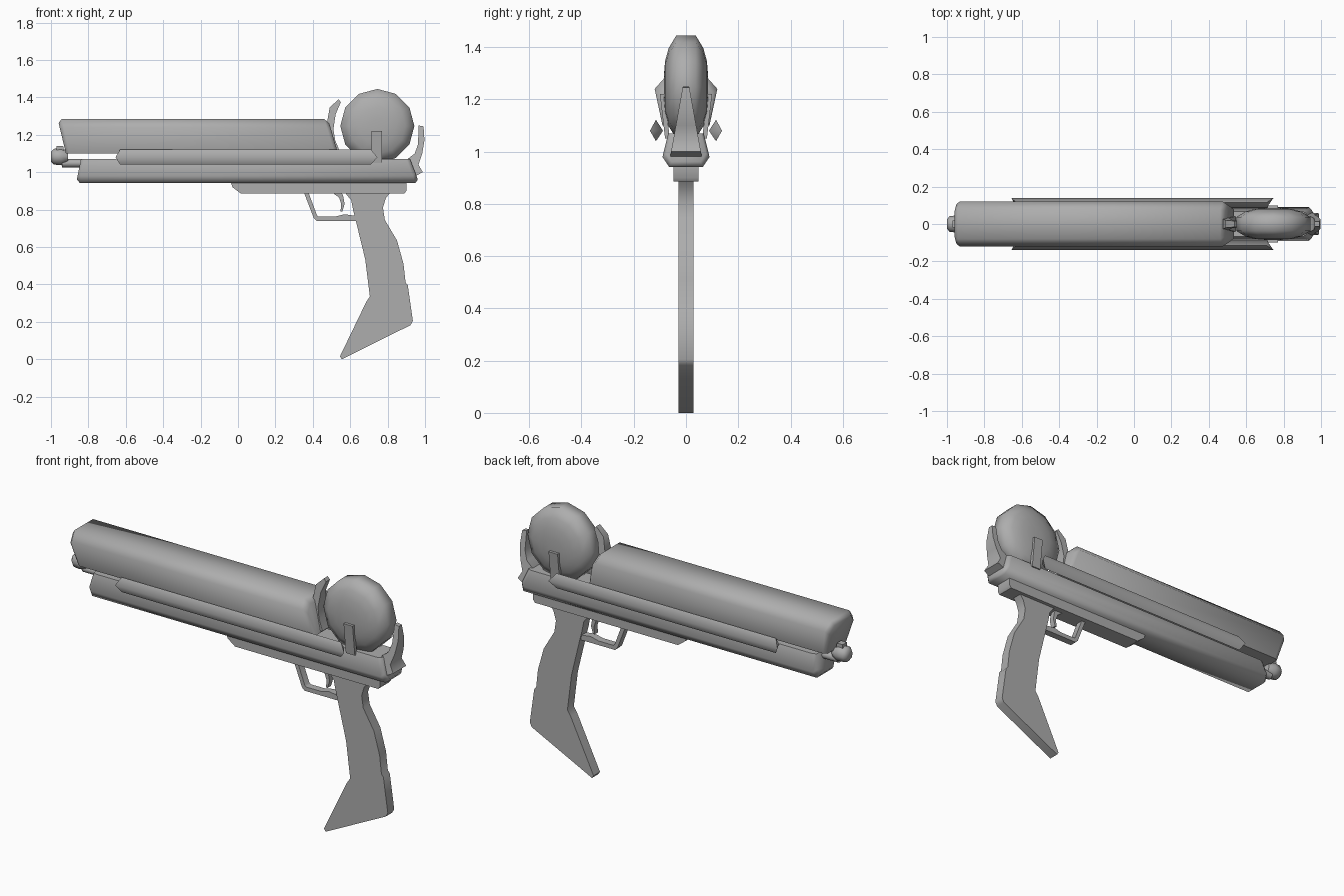
import bpy, bmesh, math

METAL = bpy.data.materials.new("dark_metal")
METAL.diffuse_color = (0.42, 0.42, 0.42, 1)


def finish(name, bm, angle=50):
    bmesh.ops.recalc_face_normals(bm, faces=bm.faces)
    me = bpy.data.meshes.new(name)
    bm.to_mesh(me)
    bm.free()
    me.materials.append(METAL)
    ob = bpy.data.objects.new(name, me)
    bpy.context.collection.objects.link(ob)
    bpy.ops.object.select_all(action='DESELECT')
    ob.select_set(True)
    bpy.context.view_layer.objects.active = ob
    bpy.ops.object.shade_smooth_by_angle(angle=math.radians(angle))
    return ob


def loft(name, rings, angle=50):
    """Skin closed rings of equal length and cap both ends."""
    bm = bmesh.new()
    vs = [[bm.verts.new(p) for p in r] for r in rings]
    n = len(vs[0])
    for a, b in zip(vs, vs[1:]):
        for i in range(n):
            bm.faces.new((a[i], a[(i + 1) % n], b[(i + 1) % n], b[i]))
    bm.faces.new(vs[0])
    bm.faces.new(vs[-1])
    return finish(name, bm, angle)


def plate(name, profile, width, angle=50):
    """Extrude an x-z outline to both sides; width is a half width or f(z)."""
    w = width if callable(width) else (lambda z: width)
    return loft(name, [[(x, s * w(z), z) for x, z in profile] for s in (-1, 1)], angle)


def slanted_bar(name, half, z0, ends):
    """Bar along x; ends = (x at z0, slope, scale about z0)."""
    sec = half + [(-y, z) for y, z in reversed(half)]
    rings = []
    for x, slope, s in ends:
        rings.append([(x + slope * (z - z0) * s, y * s, z0 + (z - z0) * s) for y, z in sec])
    return loft(name, rings, 62)


def lathe(name, prof, n, centre, axis, angle):
    """Revolve (offset, radius) pairs about the x or y axis."""
    rings = []
    for d, r in prof:
        ring = []
        for i in range(n):
            a = 2 * math.pi * i / n
            u, v = r * math.cos(a), r * math.sin(a)
            o = (d, u, v) if axis == 'x' else (u, d, v)
            ring.append(tuple(c + k for c, k in zip(centre, o)))
        rings.append(ring)
    return loft(name, rings, angle)


# Main upper barrel and lower body
slanted_bar("upper_barrel", [(0.08, 1.285), (0.12, 1.24), (0.09, 1.10)], 1.10,
            [(-0.92, -0.24, 0.88), (-0.90, -0.23, 1), (0.515, -0.29, 1), (0.535, -0.29, 0.86)])
slanted_bar("lower_body", [(0.068, 1.07), (0.09, 0.98), (0.065, 0.942)], 1.07,
            [(-0.84, 0.2, 0.85), (-0.82, 0.2, 1), (0.90, -0.38, 1), (0.92, -0.38, 0.85)])

# Side rails and wheel brackets
for s, side in ((-1, "right"), (1, "left")):
    tips = [(-0.63, -0.655), (0.71, 0.745)]
    loft("side_rail_" + side,
         [[(xt, s * 0.138, 1.08), (xe, s * 0.115, 1.122), (xe, s * 0.088, 1.08), (xe, s * 0.115, 1.04)]
          for xe, xt in tips], 75)
    loft("wheel_bracket_" + side,
         [[(x, s * (y + dy), z) for dy, z in ((0, 1.05), (0.02, 1.22))
           for y in ((0.062, 0.08) if z < 1.1 else (0.08, 0.062))] for x in (0.715, 0.77)])

# Rounded wheel
lathe("wheel", [(-0.085, 0.04), (-0.08, 0.10), (-0.066, 0.15), (-0.037, 0.198),
                (0.037, 0.198), (0.066, 0.15), (0.08, 0.10), (0.085, 0.04)],
      12, (0.745, 0, 1.247), 'y', 85)

# Curved prongs in front of and behind the wheel
plate("front_prong", [(0.515, 1.10), (0.49, 1.19), (0.475, 1.26), (0.49, 1.345), (0.537, 1.39),
                      (0.55, 1.375), (0.522, 1.31), (0.51, 1.23), (0.52, 1.17), (0.545, 1.11)],
      lambda z: 0.016 + 0.09 * (1.39 - z))
plate("rear_prong", [(0.965, 1.25), (0.992, 1.245), (0.997, 1.17), (0.985, 1.10), (0.965, 1.04),
                     (0.988, 1.0), (0.92, 0.965), (0.89, 1.0), (0.90, 1.065), (0.945, 1.10), (0.963, 1.15)],
      lambda z: 0.012 + 0.18 * (1.25 - z))

# Frame under the body
plate("under_frame", [(-0.04, 0.95), (-0.03, 0.92), (0.015, 0.886), (0.89, 0.886), (0.90, 0.9), (0.90, 0.95)], 0.048)

# Grip, trigger and trigger guard
plate("grip", [(0.57, 0.893), (0.605, 0.85), (0.615, 0.80), (0.63, 0.74), (0.68, 0.535), (0.705, 0.335),
               (0.685, 0.305), (0.545, 0.015), (0.555, 0.0), (0.922, 0.182), (0.935, 0.205),
               (0.908, 0.395), (0.896, 0.41), (0.885, 0.51), (0.85, 0.635), (0.785, 0.745),
               (0.775, 0.81), (0.79, 0.86), (0.815, 0.893)], 0.028)
plate("trigger", [(0.505, 0.89), (0.54, 0.865), (0.552, 0.83), (0.548, 0.79), (0.558, 0.79),
                  (0.57, 0.83), (0.563, 0.87), (0.555, 0.89)], 0.015)
plate("trigger_guard", [(0.353, 0.89), (0.405, 0.755), (0.42, 0.74), (0.64, 0.74), (0.64, 0.765), (0.57, 0.775),
                        (0.52, 0.763), (0.43, 0.763), (0.422, 0.77), (0.377, 0.89)], 0.02)

# Muzzle tip: rod, rounded knob and sight tab
lathe("muzzle_rod", [(-0.94, 0.022), (-0.80, 0.022)], 8, (0, 0, 1.048), 'x', 50)
lathe("muzzle_knob", [(-1.0, 0.026), (-0.985, 0.042), (-0.945, 0.046), (-0.91, 0.03)],
      8, (0, 0, 1.083), 'x', 60)
plate("muzzle_tab", [(-0.97, 1.09), (-0.97, 1.14), (-0.935, 1.14), (-0.925, 1.09)], 0.018)
